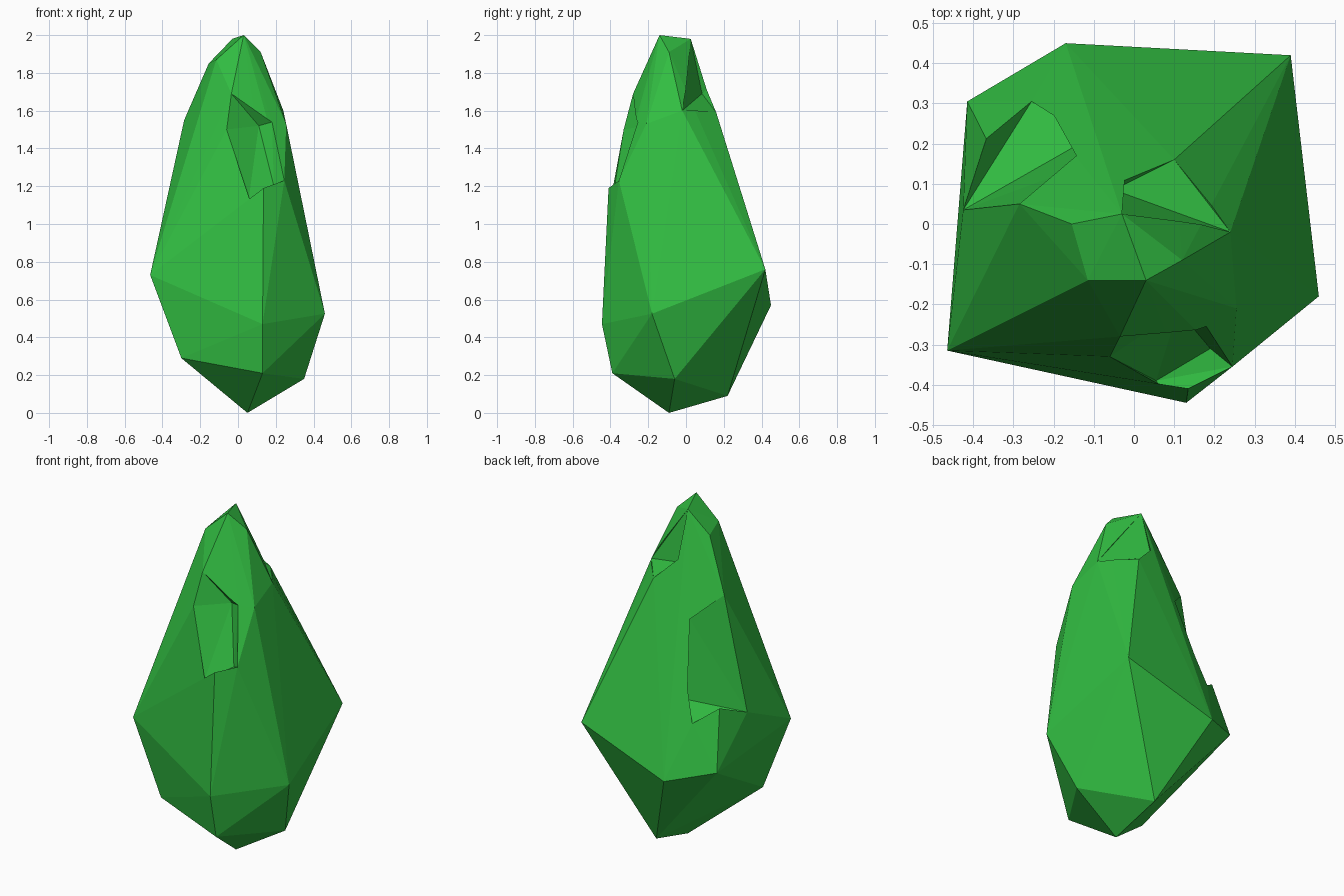
import bpy, bmesh

cube = bpy.data.objects.get("Cube")
if cube:
    bpy.data.objects.remove(cube, do_unlink=True)

GREEN = (0.032, 0.52, 0.055, 1)
green = bpy.data.materials.new("crystal green")
green.use_nodes = True
green.diffuse_color = GREEN
green.node_tree.nodes["Principled BSDF"].inputs["Base Color"].default_value = GREEN


def hull(name, points):
    """Faceted convex solid wrapped around the given corners."""
    bm = bmesh.new()
    for p in points:
        bm.verts.new(p)
    found = bmesh.ops.convex_hull(bm, input=bm.verts)
    spare = {v for v in found["geom_interior"] + found["geom_unused"]
             if isinstance(v, bmesh.types.BMVert)}
    bmesh.ops.delete(bm, geom=list(spare), context="VERTS")
    bmesh.ops.recalc_face_normals(bm, faces=bm.faces)
    mesh = bpy.data.meshes.new(name)
    bm.to_mesh(mesh)
    bm.free()
    mesh.materials.append(green)
    obj = bpy.data.objects.new(name, mesh)
    bpy.context.scene.collection.objects.link(obj)
    return obj


def chip(body, name, corners, outside):
    """Break a hollow out of the body; outside is a point clear of the surface."""
    cutter = hull(name, corners + [outside])
    cutter.hide_render = True
    mod = body.modifiers.new(name, "BOOLEAN")
    mod.operation = "DIFFERENCE"
    mod.solver = "EXACT"
    mod.object = cutter
    bpy.context.view_layer.objects.active = body
    bpy.ops.object.modifier_apply(modifier=name)
    bpy.data.objects.remove(cutter, do_unlink=True)


# Corners of the pointed foot and the wide waist
foot = [(.05, -.09, 0), (.35, -.06, .18), (.04, .22, .09), (.13, -.39, .21), (-.3, -.29, .29)]
waist = [(.46, -.18, .525), (.13, -.445, .47), (-.465, -.315, .73), (.39, .42, .76),
         (-.17, .45, .57), (-.415, .305, .63)]
# Corners of the tapering shoulders and the tip
shoulder = [(-.355, -.22, 1.11), (-.26, -.315, 1.09), (.305, .14, 1.17), (.255, -.21, 1.53)]
tip = [(.03, -.14, 2), (.12, -.09, 1.91), (-.115, -.14, 1.87), (-.155, 0, 1.85)]

# Corners of the three chipped hollows that lie on the surface
side_rim = [(-.425, .035, .89), (-.255, .305, .88), (-.115, .15, 1.42), (-.285, .05, 1.55)]
top_rim = [(-.03, .025, 1.98), (-.05, .085, 1.69), (.24, -.02, 1.6), (.1, .16, 1.59)]
front_rim = [(-.035, -.28, 1.69), (-.06, -.33, 1.5), (.055, -.39, 1.12),
             (.135, -.41, 1.19), (.245, -.355, 1.23), (.18, -.255, 1.54)]

# Main crystal, then the chips
crystal = hull("crystal", foot + waist + shoulder + tip + side_rim + top_rim + front_rim)
chip(crystal, "side_chip", side_rim + [(-.1, .22, .96)], (-.5, .42, 1.35))
chip(crystal, "top_chip", top_rim, (.3, .4, 2))
chip(crystal, "front_chip", front_rim + [(.11, -.215, 1.52), (.19, -.31, 1.2)], (.2, -.6, 1.45))
